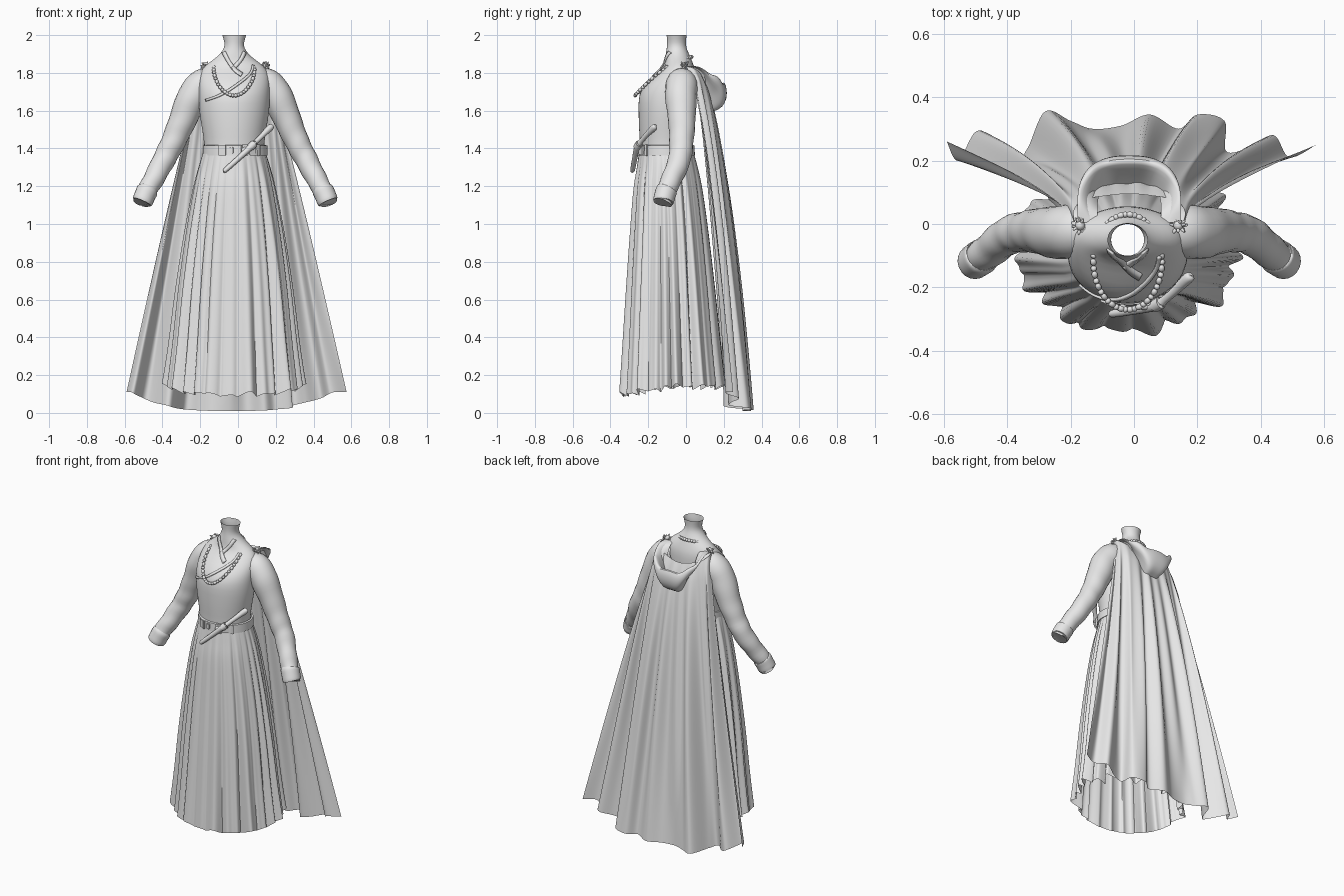
import bpy, bmesh, math, random
from mathutils import Vector, Matrix
from mathutils.bvhtree import BVHTree

random.seed(4)
if "Cube" in bpy.data.objects:
    bpy.data.objects.remove(bpy.data.objects["Cube"])

CX = -0.015  # body centre line
TAU = math.tau

cloth = bpy.data.materials.new("plain grey")
cloth.use_nodes = True
grey = (0.8, 0.8, 0.8, 1)
cloth.diffuse_color = grey
cloth.node_tree.nodes["Principled BSDF"].inputs["Base Color"].default_value = grey


def finish(name, bm, subsurf=0, thick=0, angle=50):
    bmesh.ops.recalc_face_normals(bm, faces=bm.faces)
    mesh = bpy.data.meshes.new(name)
    bm.to_mesh(mesh)
    bm.free()
    mesh.materials.append(cloth)
    ob = bpy.data.objects.new(name, mesh)
    bpy.context.collection.objects.link(ob)
    bpy.ops.object.select_all(action="DESELECT")
    ob.select_set(True)
    bpy.context.view_layer.objects.active = ob
    bpy.ops.object.shade_smooth_by_angle(angle=math.radians(angle))
    if thick:
        m = ob.modifiers.new("thickness", "SOLIDIFY")
        m.thickness, m.offset = thick, 0
    if subsurf:
        m = ob.modifiers.new("smooth", "SUBSURF")
        m.levels = m.render_levels = subsurf
    return ob


def loft(name, rings, closed=True, **kw):
    bm = bmesh.new()
    rows = [[bm.verts.new(p) for p in ring] for ring in rings]
    n = len(rows[0])
    for a, b in zip(rows, rows[1:]):
        for i in range(n if closed else n - 1):
            j = (i + 1) % n
            bm.faces.new((a[i], a[j], b[j], b[i]))
    return finish(name, bm, **kw)


def ellipse(z, cx, cy, rx, ry, n=32):
    return [Vector((cx + rx * math.cos(TAU * i / n), cy + ry * math.sin(TAU * i / n), z))
            for i in range(n)]


def sample(pts, t):
    """Smooth interpolation along a short list of tuples, t in 0..1."""
    s = min(max(t, 0), 0.99999) * (len(pts) - 1)
    i = int(s)
    f = s - i
    p = [Vector(pts[min(max(k, 0), len(pts) - 1)]) for k in range(i - 1, i + 3)]
    return p[1] + 0.5 * f * (p[2] - p[0] + f * (2 * p[0] - 5 * p[1] + 4 * p[2] - p[3]
                             + f * (3 * (p[1] - p[2]) + p[3] - p[0])))


def tube(name, path, n=20, steps=40, wrinkle=0, **kw):
    """Sweep of (x, y, z, radius) points."""
    rings = []
    for k in range(steps + 1):
        t = k / steps
        p = sample(path, t)
        d = (sample(path, min(t + .02, 1)) - sample(path, max(t - .02, 0))).xyz.normalized()
        u = d.cross(Vector((0, 1, 0))).normalized()
        v = d.cross(u)
        ring = []
        for i in range(n):
            a = TAU * i / n
            r = p[3] * (1 + wrinkle * t * math.sin(t * 50 + 2 * math.sin(a + 1)))
            ring.append(p.xyz + r * (u * math.cos(a) + v * math.sin(a)))
        rings.append(ring)
    return loft(name, rings, **kw)


def ball(bm, loc, size, direction=Vector((0, 0, 1))):
    m = Matrix.LocRotScale(loc, direction.to_track_quat("Z", "Y"), Vector(size))
    bmesh.ops.create_uvsphere(bm, u_segments=10, v_segments=7, radius=1, matrix=m)


# Bodice with an open neck
torso = [(1.36, .16, -.105, .14), (1.42, .158, -.105, .138), (1.5, .17, -.105, .145),
         (1.6, .188, -.1, .152), (1.68, .19, -.098, .155), (1.74, .19, -.083, .14),
         (1.8, .185, -.05, .105), (1.84, .155, -.037, .078), (1.87, .11, -.04, .07),
         (1.9, .075, -.045, .062), (1.93, .053, -.05, .052), (1.96, .05, -.05, .049),
         (2.0, .064, -.05, .053)]
bodice = loft("bodice", [ellipse(z, CX - .005, cy, rx, ry) for z, rx, cy, ry in torso], subsurf=1)
bpy.context.view_layer.update()
surface = BVHTree.FromObject(bodice, bpy.context.evaluated_depsgraph_get())


def on_front(x, z, lift=.004):
    hit = surface.ray_cast(Vector((x, -1, z)), Vector((0, 1, 0)))[0]
    return (hit if hit else Vector((x, -.05, z))) - Vector((0, lift, 0))


def ribbon(name, path, width):
    """Flat band laid on the front of the bodice along (x, z) points."""
    a, b = [], []
    for k in range(25):
        t = k / 24
        p = sample(path, t)
        d = (sample(path, min(t + .03, 1)) - sample(path, max(t - .03, 0))).normalized()
        side = Vector((-d.y, d.x)) * width / 2
        a.append(on_front(*(p + side)))
        b.append(on_front(*(p - side)))
    loft(name, [a, b], closed=False, thick=.008, angle=30)


# Crossed collar and wrap seam
ribbon("collar_right", [(-.075, 1.91), (-.055, 1.87), (-.02, 1.82), (.02, 1.79)], .02)
ribbon("collar_left", [(.035, 1.91), (.015, 1.87), (-.02, 1.83), (-.03, 1.82)], .02)
ribbon("wrap_edge", [(.08, 1.84), (.06, 1.79), (-.03, 1.72), (-.1, 1.68), (-.17, 1.655)], .012)

# Sleeves and turned cuffs
for side, s in (("left", 1), ("right", -1)):
    def place(pts):
        return [(CX + s * x, y, z, r) for x, y, z, r in pts]
    tube("sleeve_" + side, place([
        (.1, -.02, 1.76, .06), (.165, -.022, 1.742, .083), (.225, -.027, 1.67, .083),
        (.282, -.022, 1.54, .072), (.33, -.025, 1.43, .064), (.377, -.035, 1.34, .06),
        (.43, -.075, 1.24, .055), (.475, -.112, 1.16, .05), (.487, -.118, 1.13, .048)]),
        wrinkle=.045)
    tube("cuff_" + side, place([
        (.462, -.1, 1.185, .05), (.465, -.103, 1.178, .057), (.478, -.112, 1.15, .056),
        (.49, -.12, 1.12, .055), (.491, -.12, 1.118, .047), (.48, -.113, 1.145, .045)]), steps=15)

# Pleated skirt
profile = [(1.39, .162, -.105, .142), (1.3, .188, -.1, .16), (1.18, .215, -.097, .18),
           (.95, .255, -.09, .203), (.65, .295, -.083, .228), (.35, .325, -.077, .25),
           (.11, .352, -.072, .268)]
rings = []
for k in range(31):
    t = k / 30
    z, rx, cy, ry = sample(profile, t)
    ring = []
    for i in range(320):
        a = TAU * i / 320
        fold = 1.6 * abs(math.sin(11 * a + .9 * math.sin(3 * a) + .2 * t)) - 1
        fold += .5 * math.sin(9 * a + 1) + .3 * math.sin(31 * a + 2 * math.sin(2 * a))
        r = 1 + .085 * t ** .75 * fold * (.8 + .3 * math.sin(5 * a))
        hem = t ** 6 * (.03 - .045 * max(0, -math.sin(a)) + .012 * fold)
        ring.append(Vector((CX - .005 + rx * r * math.cos(a), cy + ry * r * math.sin(a), z + hem)))
    rings.append(ring)
loft("skirt", rings, angle=60)

# Belt with plates
belt = [(1.365, .163), (1.362, .172), (1.415, .17), (1.418, .16)]
loft("belt", [ellipse(z, CX, -.105, r, r - .02, 64) for z, r in belt], angle=30)
bm = bmesh.new()
for x, w, h in ((-.085, .045, .055), (-.035, .02, .035), (.035, .035, .062), (.075, .04, .045),
                (.11, .016, .06)):
    a = math.asin((x - CX) / .172)
    m = Matrix.LocRotScale(Vector((x, -.107 - .152 * math.cos(a), 1.39)),
                           Matrix.Rotation(a, 3, "Z"), Vector((w, .014, h)))
    bmesh.ops.create_cube(bm, size=1, matrix=m)
bmesh.ops.bevel(bm, geom=bm.edges[:], offset=.003, segments=2, affect="EDGES")
finish("belt_plates", bm, angle=30)
bm = bmesh.new()
ball(bm, Vector((.035, -.262, 1.39)), (.018, .018, .01), Vector((0, -1, 0)))
finish("belt_stud", bm)

# Sheathed dagger through the belt
tube("dagger_sheath", [(-.072, -.283, 1.28, .002), (-.068, -.283, 1.284, .012),
                       (0, -.272, 1.345, .014), (.07, -.258, 1.41, .017)], n=10, steps=16)
tube("dagger_handle", [(.065, -.259, 1.405, .02), (.085, -.248, 1.425, .02),
                       (.09, -.244, 1.43, .014), (.13, -.21, 1.47, .014),
                       (.165, -.175, 1.505, .018), (.18, -.165, 1.518, .014),
                       (.182, -.163, 1.52, .001)], n=10, steps=18)

# Bead necklace
bm = bmesh.new()
COUNT = 46


def necklace(a):
    y = -.12 + .15 * math.sin(a)
    low = (.03 - y) / .3
    return Vector((CX - .005 + .108 * math.cos(a), y, 1.885 - .07 * low - .135 * low ** 2))


for i in range(COUNT):
    a = TAU * i / COUNT
    d = (necklace(a + .02) - necklace(a - .02)).normalized()
    long = .013 if i % 2 else .009
    ball(bm, necklace(a), (.01, .01, long), d)
finish("necklace_beads", bm)

# Shoulder clasps, small clustered flowers
for side, x in (("left", .14), ("right", -.17)):
    bm = bmesh.new()
    ball(bm, Vector((x, -.005, 1.842)), (.016, .016, .016))
    for i in range(16):
        d = Vector((random.uniform(-1, 1), random.uniform(-1, 1), random.uniform(-.4, .8))).normalized()
        ball(bm, Vector((x, -.005, 1.84)) + d * .018, (.005, .005, .012), d)
    finish("clasp_" + side, bm)

# Cape hanging from the shoulders, folds opening towards the hem
top = [(-.185, .0, 1.835), (-.19, .04, 1.825), (-.16, .075, 1.8), (-.08, .09, 1.77),
       (-.015, .095, 1.76), (.05, .09, 1.77), (.13, .075, 1.8), (.16, .04, 1.825), (.155, .0, 1.835)]
hem = [(-.59, .26), (-.555, .2), (-.5, .29), (-.45, .275), (-.375, .2), (-.335, .24),
       (-.28, .355), (-.2, .325), (-.13, .3), (-.04, .31), (.05, .345), (.14, .3), (.2, .345),
       (.285, .325), (.29, .23), (.36, .24), (.44, .28), (.49, .21), (.575, .25)]
rows = []
for k in range(33):
    t = k / 32
    row = []
    for i in range(145):
        u = i / 144
        p, q = sample(top, u), sample(hem, u)
        out = abs(2 * u - 1)
        end_z = .01 + .1 * min(1, out * 1.1) ** 2.5
        base = .28 - .08 * out
        y = p.y + (base - p.y) * t ** .6 + (q.y - base) * t ** .8
        x = p.x + (q.x - p.x) * t ** .93
        y += .012 * math.sin(u * 60) * math.sin(math.pi * t)
        row.append(Vector((x, y, p.z + (end_z - p.z) * t)))
    rows.append(row)
loft("cape", rows, closed=False, angle=70)

# Lowered hood: lining, rim, bag and tuck rows, each a hanging U
hood = [(.12, .1, 1.64, 0), (.13, .155, 1.7, .01), (.15, .185, 1.745, .02), (.16, .2, 1.745, .02),
        (.165, .212, 1.71, .015), (.155, .212, 1.66, .01), (.12, .19, 1.61, 0), (.1, .14, 1.59, 0)]
rows = []
for w, depth, low, spread in hood:
    row = []
    for i in range(41):
        a = math.pi * i / 40
        s = math.sin(a)
        x = CX - w * math.copysign(abs(math.cos(a)) ** .8, math.cos(a)) * (1 + .12 * s)
        z = 1.835 + (low - 1.835) * s ** 1.3 + .006 * math.sin(a * 9)
        row.append(Vector((x, .005 + depth * s ** .7, z + spread * s * (1 - s))))
    rows.append(row)
loft("hood", rows, closed=False, subsurf=1, angle=70)
